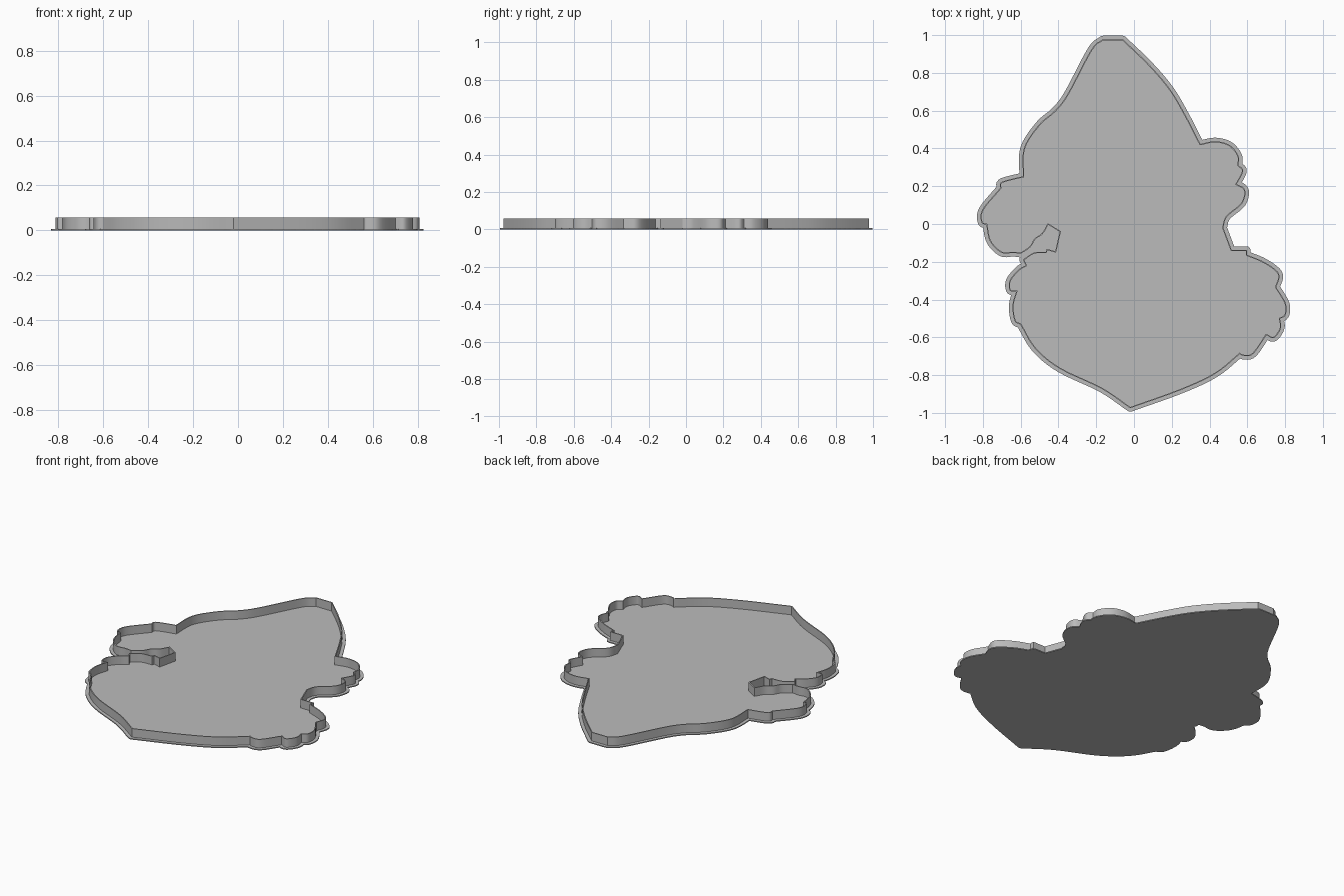
import bpy, bmesh, math
from mathutils import Vector
from mathutils.geometry import delaunay_2d_cdt

if "Cube" in bpy.data.objects:
    bpy.data.objects.remove(bpy.data.objects["Cube"])

PLATE_H, WALL_H = 0.006, 0.057   # plate thickness, top of wall
FLANGE, WALL_T = 0.022, 0.006    # plate overhang, wall thickness

# Outline regions, clockwise; each arc is a smooth curve that meets the next at a corner
crown = [
    [(-.165, .975), (-.06, .975)],
    [(-.06, .975), (.08, .84), (.19, .71), (.27, .575), (.35, .42)]]
right_lobes = [
    [(.35, .42), (.43, .435), (.505, .415), (.55, .36), (.55, .31)],
    [(.55, .31), (.575, .28), (.54, .21)],
    [(.54, .21), (.585, .18), (.57, .11), (.49, .04), (.47, -.02)],
    [(.47, -.02), (.515, -.14)], [(.515, -.14), (.595, -.14)], [(.595, -.14), (.595, -.165)],
    [(.595, -.165), (.69, -.205), (.765, -.265), (.75, -.335)],
    [(.75, -.335), (.80, -.42), (.80, -.48), (.77, -.50)],
    [(.77, -.50), (.775, -.55), (.74, -.60), (.70, -.585)],
    [(.70, -.585), (.63, -.685), (.58, -.695), (.56, -.685)]]
lower_point = [
    [(.56, -.685), (.43, -.79), (.25, -.875), (-.02, -.972)],
    [(-.02, -.972), (-.17, -.87), (-.39, -.765), (-.52, -.66), (-.60, -.53)]]
left_lobes = [
    [(-.60, -.53), (-.63, -.51), (-.64, -.43), (-.62, -.355)],
    [(-.62, -.355), (-.655, -.35), (-.655, -.30), (-.61, -.245), (-.57, -.22)],
    [(-.57, -.22), (-.585, -.19)], [(-.585, -.19), (-.53, -.155), (-.465, -.15)]]
slit = [
    [(-.465, -.15), (-.46, -.135)], [(-.46, -.135), (-.415, -.148)],
    [(-.415, -.148), (-.39, -.04)], [(-.39, -.04), (-.455, 0)],
    [(-.455, 0), (-.485, -.05), (-.525, -.08), (-.55, -.12), (-.60, -.155)]]
left_arm = [
    [(-.60, -.155), (-.64, -.15), (-.70, -.15), (-.76, -.09), (-.78, 0)],
    [(-.78, 0), (-.805, .01), (-.80, .075), (-.705, .19)],
    [(-.705, .19), (-.705, .215), (-.67, .23), (-.585, .25)],
    [(-.585, .25), (-.58, .40), (-.50, .525), (-.42, .595), (-.35, .685),
     (-.225, .92), (-.165, .975)]]


def smooth(arc, steps=5):
    """Catmull-Rom points through an arc, without its last point."""
    p = [Vector(c) for c in arc]
    if len(p) == 2:
        return p[:1]
    p = [2 * p[0] - p[1]] + p + [2 * p[-1] - p[-2]]
    out = []
    for a, b, c, d in zip(p, p[1:], p[2:], p[3:]):
        for i in range(steps):
            t = i / steps
            out.append(0.5 * (2 * b + (c - a) * t + (2 * a - 5 * b + 4 * c - d) * t * t
                              + (3 * b - a - 3 * c + d) * t ** 3))
    return out


path = []
for region in (crown, right_lobes, lower_point, left_lobes, slit, left_arm):
    for arc in region:
        path += smooth(arc)
path.reverse()                   # counter-clockwise
N = len(path)


def make_object(name, bm, mat):
    bmesh.ops.recalc_face_normals(bm, faces=bm.faces)
    me = bpy.data.meshes.new(name)
    bm.to_mesh(me)
    bm.free()
    me.materials.append(mat)
    ob = bpy.data.objects.new(name, me)
    bpy.context.collection.objects.link(ob)
    bpy.context.view_layer.objects.active = ob
    ob.select_set(True)
    bpy.ops.object.shade_smooth_by_angle(angle=math.radians(30))
    ob.select_set(False)


def grown_outline(r, sides=14):
    """Filled outline widened by r all round: union of the shape, edge strips and corner discs."""
    verts, faces = list(path), [list(range(N))]

    def add(pts):
        faces.append(list(range(len(verts), len(verts) + len(pts))))
        verts.extend(pts)

    for i, p in enumerate(path):
        q = path[(i + 1) % N]
        d = (q - p).normalized() * r
        n = Vector((d.y, -d.x))
        add([p - n, p + n, q + n, q - n])
        a0 = math.atan2(n.y, n.x)
        add([p + r * Vector((math.cos(a0 + k * math.tau / sides),
                             math.sin(a0 + k * math.tau / sides))) for k in range(sides)])
    v, _, f, _, _, of = delaunay_2d_cdt(verts, [], faces, 0, 1e-5)
    # keep only the rim edges of the union, then fill them cleanly
    count = {}
    for tri, src in zip(f, of):
        if src:
            for a, b in zip(tri, tri[1:] + tri[:1]):
                key = (min(a, b), max(a, b))
                count[key] = count.get(key, 0) + 1
    rim = [e for e, c in count.items() if c == 1]
    ids = {k: i for i, k in enumerate(sorted({k for e in rim for k in e}))}
    res = delaunay_2d_cdt([v[k] for k in ids], [(ids[a], ids[b]) for a, b in rim], [], 2, 1e-6)
    return res[0], res[2]


grey = bpy.data.materials.new("grey")
grey.diffuse_color = (0.5, 0.5, 0.5, 1)
grey.use_nodes = True
grey.node_tree.nodes["Principled BSDF"].inputs["Base Color"].default_value = grey.diffuse_color

# Base plate: filled outline with overhanging flange
bm = bmesh.new()
pts, tris = grown_outline(FLANGE)
vs = [bm.verts.new((p.x, p.y, 0)) for p in pts]
for t in tris:
    bm.faces.new([vs[k] for k in t])
top = bmesh.ops.extrude_face_region(bm, geom=bm.faces[:], use_keep_orig=True)["geom"]
bmesh.ops.translate(bm, vec=(0, 0, PLATE_H),
                    verts=[g for g in top if isinstance(g, bmesh.types.BMVert)])
make_object("base_plate", bm, grey)

# Thin wall standing along the outline
bm = bmesh.new()
rings = []
for i, p in enumerate(path):
    d0 = (p - path[i - 1]).normalized()
    d1 = (path[(i + 1) % N] - p).normalized()
    n0, n1 = Vector((d0.y, -d0.x)), Vector((d1.y, -d1.x))
    m = (n0 + n1) / max(1 + n0.dot(n1), 0.5) * WALL_T / 2
    rings.append([bm.verts.new((c.x, c.y, z)) for c, z in
                  ((p + m, PLATE_H / 2), (p + m, WALL_H), (p - m, WALL_H), (p - m, PLATE_H / 2))])
for i, a in enumerate(rings):
    b = rings[(i + 1) % N]
    for k in range(4):
        j = (k + 1) % 4
        bm.faces.new((a[k], b[k], b[j], a[j]))
make_object("outline_wall", bm, grey)
